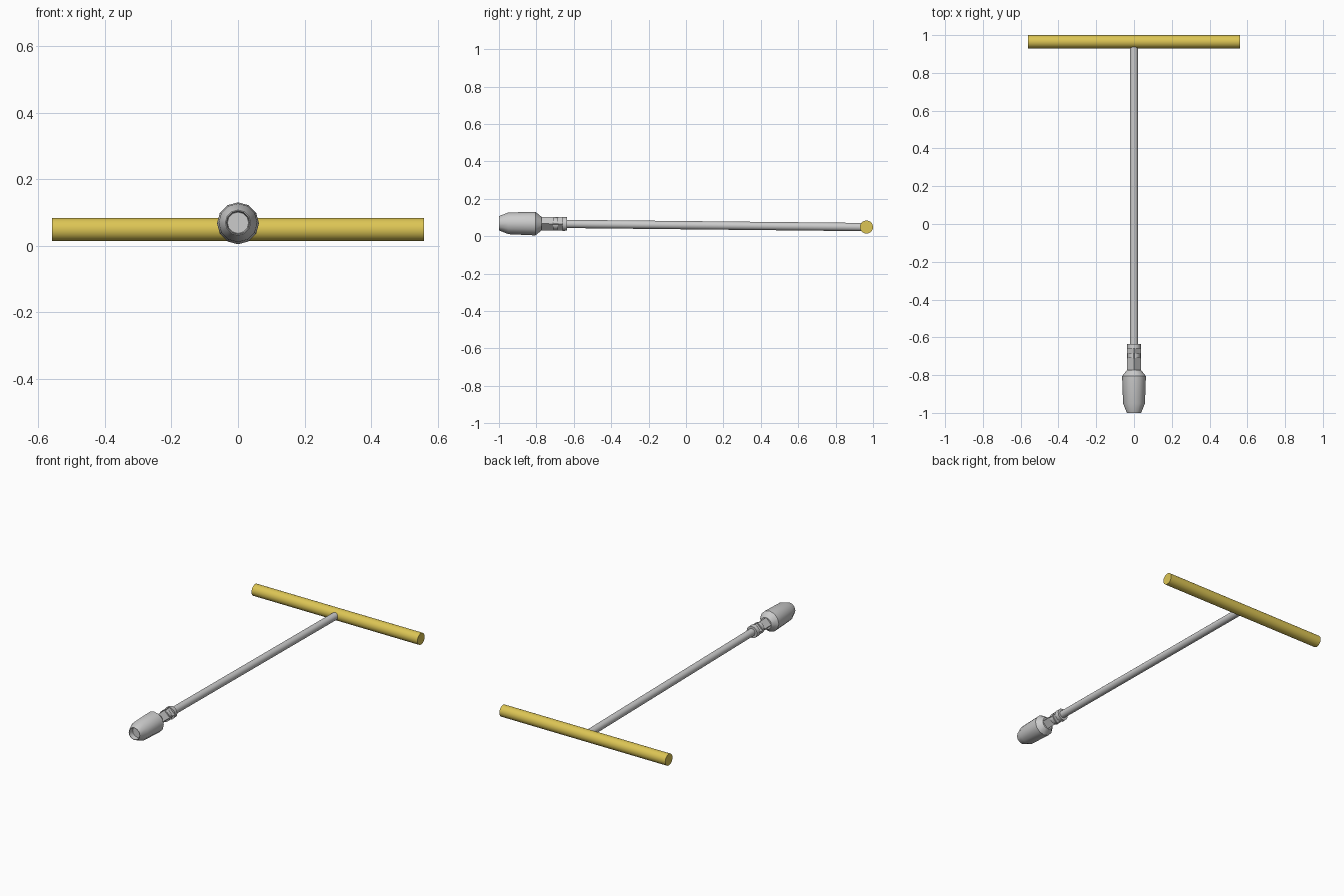
import bpy, bmesh, math

if "Cube" in bpy.data.objects:
    bpy.data.objects.remove(bpy.data.objects["Cube"])

HANDLE_Y, HANDLE_Z, TILT = 0.965, 0.049, 0.0105


def finish(bm, name, angle=40):
    bmesh.ops.recalc_face_normals(bm, faces=bm.faces)
    me = bpy.data.meshes.new(name)
    bm.to_mesh(me)
    bm.free()
    ob = bpy.data.objects.new(name, me)
    bpy.context.collection.objects.link(ob)
    bpy.ops.object.select_all(action='DESELECT')
    ob.select_set(True)
    bpy.context.view_layer.objects.active = ob
    bpy.ops.object.shade_smooth_by_angle(angle=math.radians(angle))
    return ob


def turned(name, profile, sides):
    """Lathe (y, radius) pairs around the slightly tilted tool axis, capped at both ends."""
    bm = bmesh.new()
    rings = []
    for y, r in profile:
        cz = HANDLE_Z + (HANDLE_Y - y) * TILT
        ring = []
        for i in range(sides):
            a = math.tau * i / sides
            ring.append(bm.verts.new((r * math.sin(a), y, cz + r * math.cos(a))))
        rings.append(ring)
    for p, q in zip(rings, rings[1:]):
        for i in range(sides):
            j = (i + 1) % sides
            bm.faces.new((p[i], p[j], q[j], q[i]))
    bm.faces.new(rings[0])
    bm.faces.new(rings[-1])
    return finish(bm, name)


# Cross handle
bpy.ops.mesh.primitive_cylinder_add(vertices=32, radius=0.035, depth=1.12,
                                    location=(0, HANDLE_Y, HANDLE_Z),
                                    rotation=(0, math.pi / 2, 0))
handle = bpy.context.object
handle.name = "cross_handle"
bpy.ops.object.shade_smooth_by_angle(angle=math.radians(40))
yellow = bpy.data.materials.new("yellow_grip")
yellow.diffuse_color = (0.72, 0.56, 0.09, 1)
yellow.use_nodes = True
yellow.node_tree.nodes["Principled BSDF"].inputs["Base Color"].default_value = yellow.diffuse_color
handle.data.materials.append(yellow)

# Long shaft
turned("shaft", [(0.95, 0.022), (-0.80, 0.022)], 20)

# Rear collar and the square drive neck behind the chuck
turned("collar", [(-0.635, 0.036), (-0.66, 0.037)], 12)
turned("square_neck", [(-0.655, 0.036), (-0.78, 0.036)], 4)
turned("neck_ring", [(-0.685, 0.034), (-0.71, 0.034)], 12)

# Chuck body with a recessed nose
turned("chuck", [(-0.772, 0.036), (-0.805, 0.063), (-0.95, 0.058),
                 (-1.0, 0.038), (-1.0, 0.035), (-0.97, 0.032)], 12)
